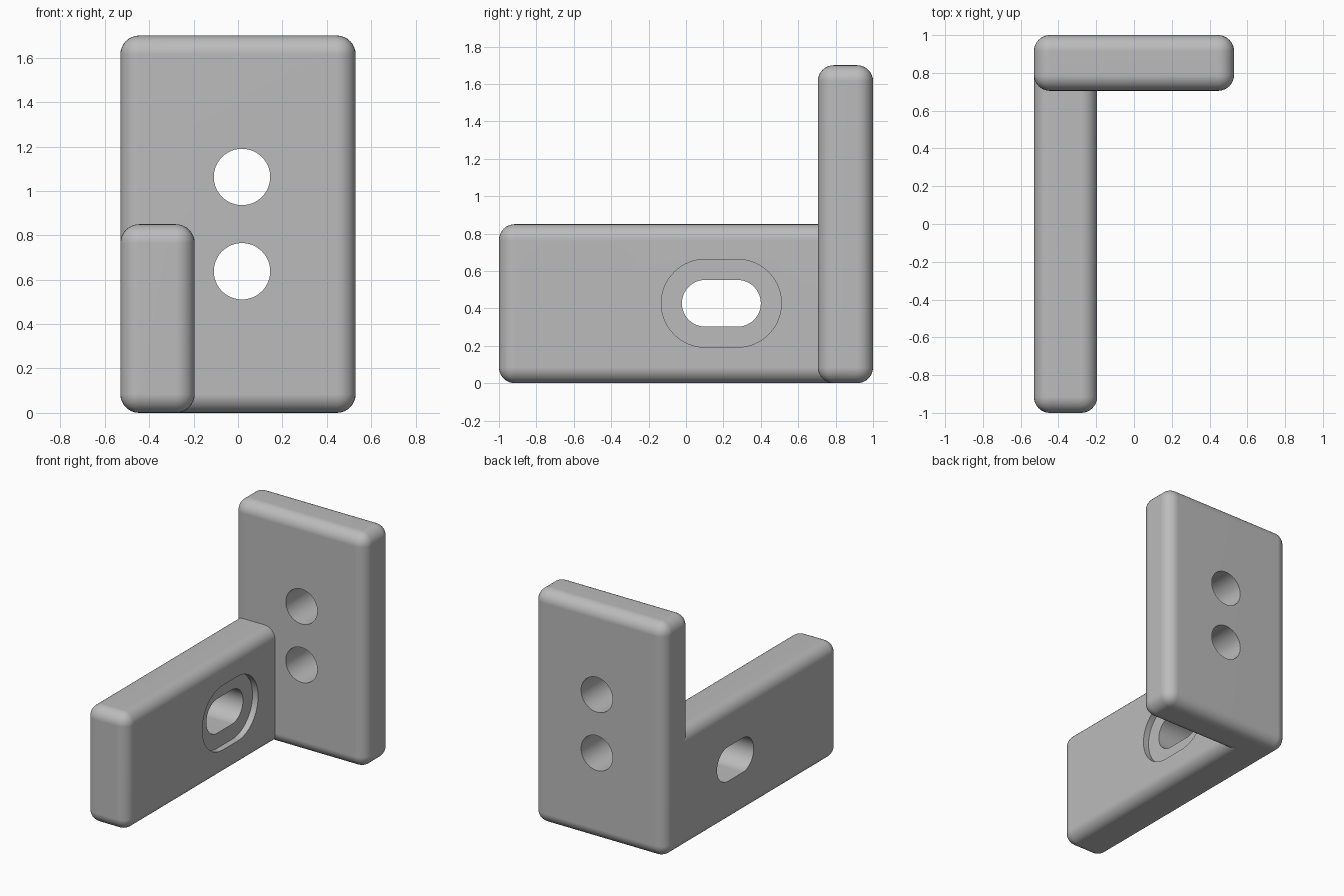
import bpy
import bmesh
from math import cos, sin, pi, radians
from mathutils import Matrix, Vector

cube = bpy.data.objects.get("Cube")
if cube:
    bpy.data.objects.remove(cube, do_unlink=True)

RADIUS = 0.085      # edge rounding
POCKET = 0.045      # depth of the slot recesses

grey = bpy.data.materials.new("plain grey")
grey.use_nodes = True
colour = (0.5, 0.5, 0.5, 1)
grey.diffuse_color = colour
grey.node_tree.nodes["Principled BSDF"].inputs["Base Color"].default_value = colour


def new_object(name, bm):
    bmesh.ops.recalc_face_normals(bm, faces=bm.faces)
    mesh = bpy.data.meshes.new(name)
    bm.to_mesh(mesh)
    bm.free()
    mesh.materials.append(grey)
    obj = bpy.data.objects.new(name, mesh)
    bpy.context.collection.objects.link(obj)
    return obj


def rounded_block(name, low, high, square_back=False):
    """Box with rounded edges; the back end can stay square for a joint."""
    low, high = Vector(low), Vector(high)
    bm = bmesh.new()
    bmesh.ops.create_cube(bm, size=1)
    bmesh.ops.scale(bm, vec=high - low, verts=bm.verts)
    bmesh.ops.translate(bm, vec=(low + high) / 2, verts=bm.verts)
    edges = [e for e in bm.edges
             if not (square_back and all(v.co.y > high.y - 0.001 for v in e.verts))]
    bmesh.ops.bevel(bm, geom=edges, offset=RADIUS, segments=8, profile=0.5,
                    affect='EDGES', clamp_overlap=True)
    return new_object(name, bm)


def slot_cutter(name, centre, radius, stretch, depth, turn):
    """Stadium prism: two half circles pushed apart along local y."""
    bm = bmesh.new()
    steps = 32
    ring = []
    for side, start in ((1, 0), (-1, pi)):
        for i in range(steps + 1):
            a = start + pi * i / steps
            ring.append(bm.verts.new((radius * cos(a),
                                      radius * sin(a) + side * stretch, -depth / 2)))
    bmesh.ops.remove_doubles(bm, verts=ring, dist=1e-5)
    face = bm.faces.new([v for v in ring if v.is_valid])
    top = bmesh.ops.extrude_face_region(bm, geom=[face])["geom"]
    bmesh.ops.translate(bm, vec=(0, 0, depth),
                        verts=[g for g in top if isinstance(g, bmesh.types.BMVert)])
    bm.transform(Matrix.Translation(centre) @ turn)
    obj = new_object(name, bm)
    obj.hide_render = True
    return obj


def finish(obj, cutters):
    """Cut the openings, then shade smooth with crisp rims."""
    for cutter in cutters:
        mod = obj.modifiers.new("cut", 'BOOLEAN')
        mod.operation = 'DIFFERENCE'
        mod.solver = 'EXACT'
        mod.object = cutter
    bpy.ops.object.select_all(action='DESELECT')
    obj.select_set(True)
    bpy.context.view_layer.objects.active = obj
    for mod in list(obj.modifiers):
        bpy.ops.object.modifier_apply(modifier=mod.name)
    for cutter in cutters:
        bpy.data.objects.remove(cutter, do_unlink=True)
    bpy.ops.object.shade_smooth_by_angle(angle=radians(30))
    weighted = obj.modifiers.new("flat faces", 'WEIGHTED_NORMAL')
    weighted.keep_sharp = True


# Upright plate with two round holes
plate = rounded_block("upright_plate", (-0.53, 0.705, 0), (0.53, 1, 1.7))
through_y = Matrix.Rotation(pi / 2, 4, 'X')
finish(plate, [slot_cutter("round_hole", (0.018, 0.85, z), 0.127, 0, 1, through_y)
               for z in (0.638, 1.063)])

# Arm, its square end buried in the plate
arm = rounded_block("side_arm", (-0.53, -1, 0), (-0.195, 0.705 + RADIUS, 0.85), True)

# Upright slot and lying slot, each with a shallow recess on the inner face
upright = Matrix.Rotation(pi / 2, 4, 'Y') @ Matrix.Rotation(pi / 2, 4, 'Z')
lying = Matrix.Rotation(pi / 2, 4, 'Y')
cutters = []
for y, turn in ((-0.662, upright), (0.189, lying)):
    cutters.append(slot_cutter("slot", (-0.36, y, 0.427), 0.125, 0.086, 1, turn))
    cutters.append(slot_cutter("recess", (-0.195, y, 0.427), 0.235, 0.086,
                               2 * POCKET, turn))
finish(arm, cutters)
